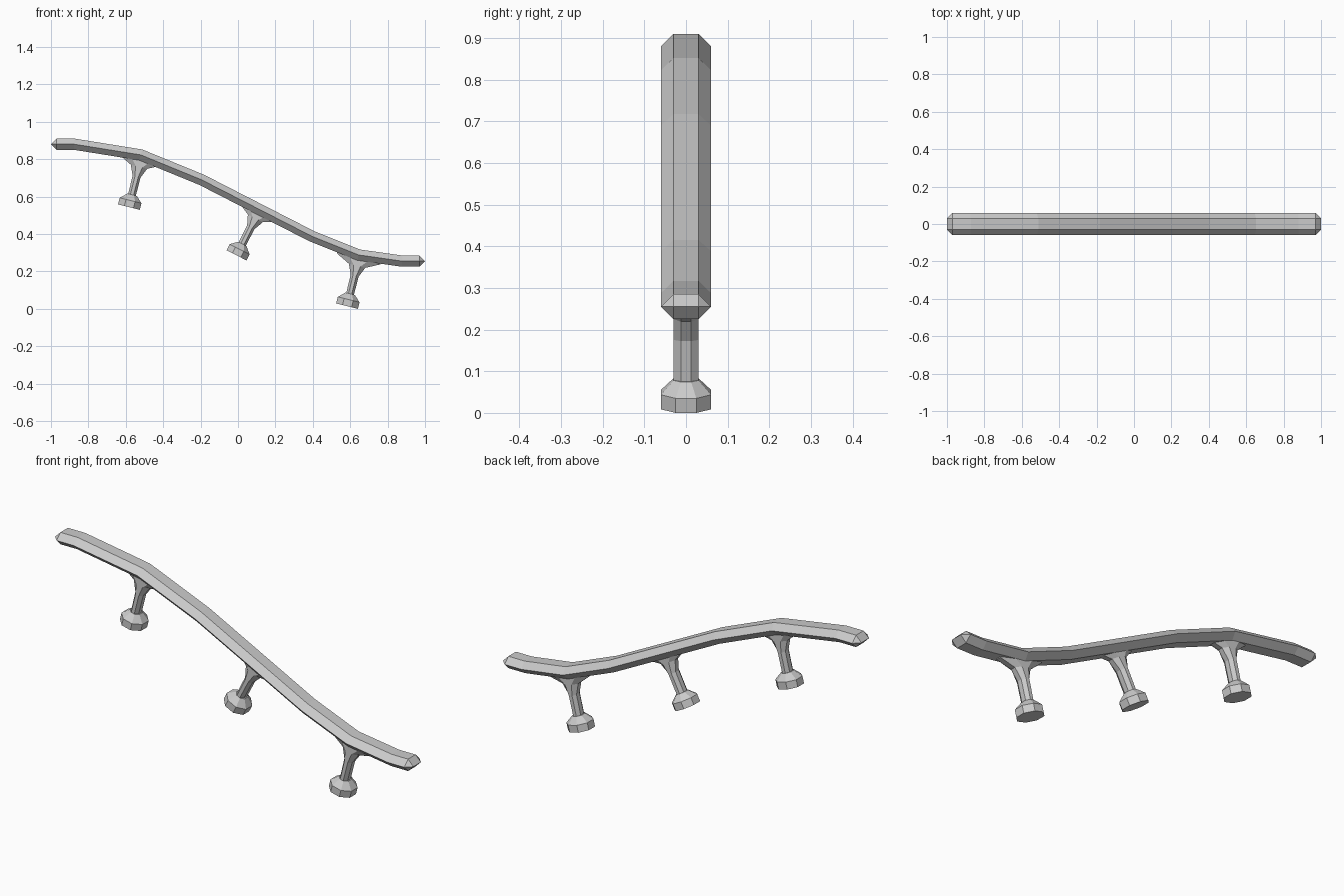
import bpy
from math import sin, cos, tan, pi, radians
from mathutils import Vector, Matrix

if "Cube" in bpy.data.objects:
    bpy.data.objects.remove(bpy.data.objects["Cube"])


def loft(name, rings, matrix=None):
    """Skin a list of equal-length rings and cap both ends."""
    n = len(rings[0])
    verts = [p for r in rings for p in r]
    faces = [(k * n + i, k * n + (i + 1) % n, (k + 1) * n + (i + 1) % n, (k + 1) * n + i)
             for k in range(len(rings) - 1) for i in range(n)]
    faces += [tuple(reversed(range(n))), tuple(range(len(verts) - n, len(verts)))]
    return make(name, verts, faces, matrix)


def make(name, verts, faces, matrix=None):
    me = bpy.data.meshes.new(name)
    me.from_pydata(verts, [], faces)
    if matrix:
        me.transform(matrix)
    me.update()
    ob = bpy.data.objects.new(name, me)
    bpy.context.collection.objects.link(ob)
    return ob


# Handrail: hexagonal section swept along the stair line, wedge ends
path = [Vector(p) for p in ((-0.97, 0.88), (-0.875, 0.88), (-0.52, 0.823), (-0.195, 0.69),
                            (0.395, 0.388), (0.645, 0.288), (0.878, 0.255), (0.97, 0.255))]
section = [(0.06, 0), (0.03, 0.03), (-0.03, 0.03), (-0.06, 0), (-0.03, -0.03), (0.03, -0.03)]
verts = []
for i, p in enumerate(path):
    d1 = (p - path[max(i - 1, 0)]).normalized()
    d2 = (path[min(i + 1, len(path) - 1)] - p).normalized()
    d = (d1 + d2).normalized()
    verts += [(p.x - d.y * h, y, p.y + d.x * h) for y, h in section]
m = len(path)
faces = [(k * 6 + i, (k + 1) * 6 + i, (k + 1) * 6 + (i + 1) % 6, k * 6 + (i + 1) % 6)
         for k in range(m - 1) for i in range(6)]
for x, z, b, flip in ((-1, 0.88, 0, True), (1, 0.255, 6 * (m - 1), False)):
    t = len(verts)
    verts += [(x, 0.03, z), (x, -0.03, z)]
    caps = [(t, b, b + 1), (t + 1, t, b + 1, b + 2), (t + 1, b + 2, b + 3),
            (t + 1, b + 3, b + 4), (t, t + 1, b + 4, b + 5), (t, b + 5, b)]
    faces += [tuple(reversed(f)) if not flip else f for f in caps]
rail = make("handrail", verts, faces)

# make face directions consistent
import bmesh
bm = bmesh.new()
bm.from_mesh(rail.data)
bmesh.ops.recalc_face_normals(bm, faces=bm.faces)
bm.to_mesh(rail.data)
bm.free()


def octagon(a, b, z):
    """Flat-sided octagon with half widths a (x) and b (y)."""
    r = 1 / cos(pi / 8)
    return [(a * r * cos(pi / 8 + k * pi / 4), b * r * sin(pi / 8 + k * pi / 4), z)
            for k in range(8)]


# Brackets: octagonal foot, slim stem, flare that spreads along the rail
foot = [(0.06, 0.06, 0), (0.06, 0.06, 0.036), (0.026, 0.03, 0.068)]
stem = [(0.021, 0.03, 0.06), (0.022, 0.03, 0.168), (0.045, 0.03, 0.222),
        (0.12, 0.03, 0.26), (0.12, 0.03, 0.272)]
for label, x, z, tilt in (("upper", -0.583, 0.544, 14), ("middle", -0.008, 0.286, 27),
                          ("lower", 0.583, 0.0145, 14)):
    place = Matrix.Translation((x, 0, z)) @ Matrix.Rotation(radians(tilt), 4, 'Y')
    loft(label + "_bracket_foot", [octagon(*r) for r in foot], place)
    loft(label + "_bracket_stem", [octagon(*r) for r in stem], place)
